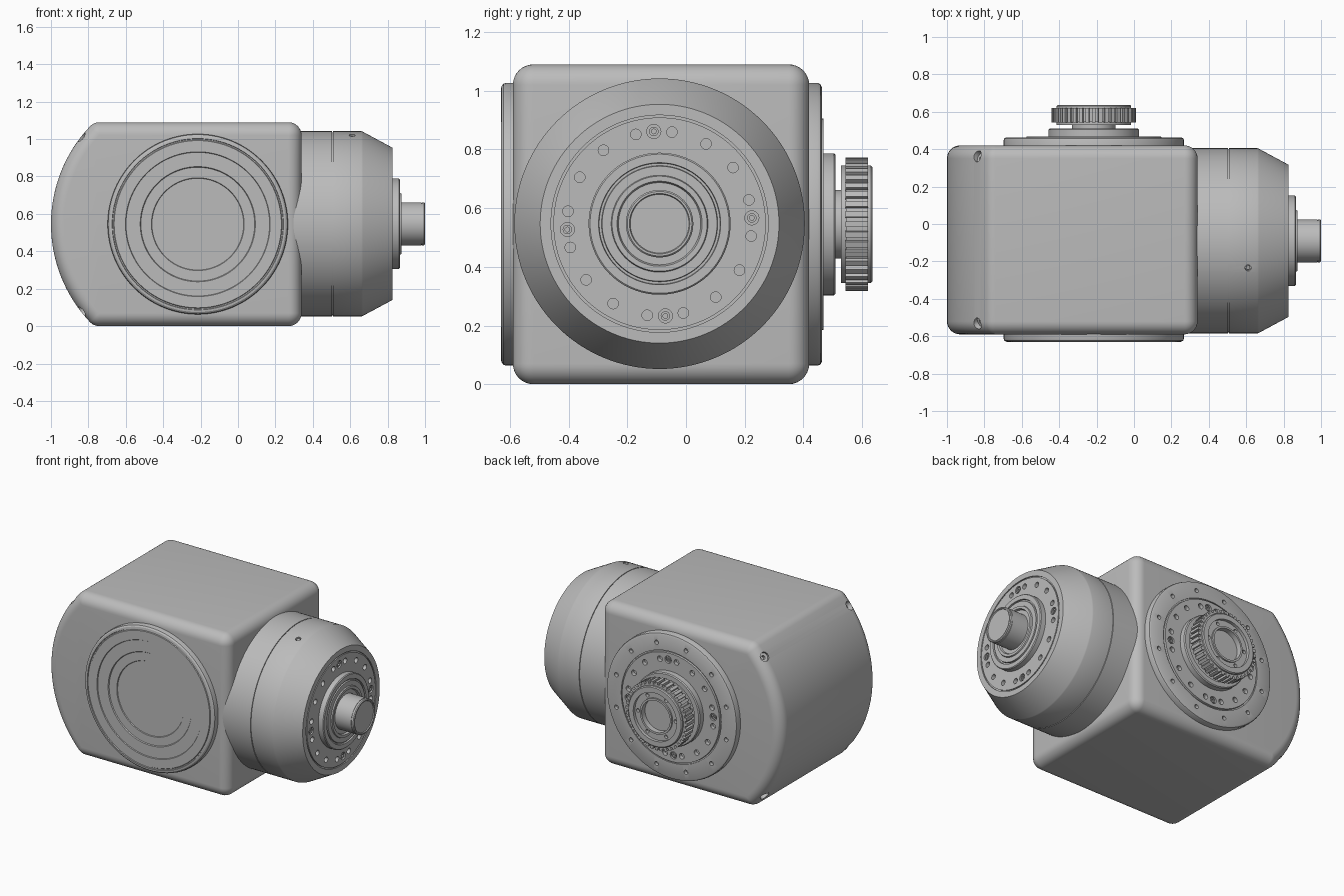
import bpy, bmesh
from math import sin, cos, pi, radians, asin
from mathutils import Vector, Matrix

cube = bpy.data.objects.get("Cube")
if cube:
    bpy.data.objects.remove(cube, do_unlink=True)

GREY = (0.5, 0.5, 0.5, 1)
metal = bpy.data.materials.new("satin grey metal")
metal.use_nodes = True
metal.diffuse_color = GREY
bsdf = metal.node_tree.nodes["Principled BSDF"]
bsdf.inputs["Base Color"].default_value = GREY


def frame(base, d):
    """Matrix whose local z runs along d from base."""
    d = Vector(d).normalized()
    u = Vector((0, 0, 1)).cross(d).normalized()
    m = Matrix((u, d.cross(u), d)).transposed().to_4x4()
    m.translation = Vector(base)
    return m


def loft(bm, rings, caps=False):
    """Skin closed loops of points."""
    loops = [[bm.verts.new(p) for p in ring] for ring in rings]
    n = len(loops[0])
    for a, b in zip(loops, loops[1:]):
        for i in range(n):
            j = (i + 1) % n
            bm.faces.new((a[i], a[j], b[j], b[i]))
    if caps:
        bm.faces.new(loops[0])
        bm.faces.new(loops[-1])


def spin(bm, m, profile, segs, u=0, v=0):
    """Revolve (axial, radius) pairs about the frame's axis, offset by u, v."""
    loft(bm, [[m @ Vector((u + r * cos(2 * pi * i / segs), v + r * sin(2 * pi * i / segs), a))
               for i in range(segs)] for a, r in profile])


def finish(name, bm):
    bmesh.ops.remove_doubles(bm, verts=bm.verts[:], dist=1e-5)
    bmesh.ops.recalc_face_normals(bm, faces=bm.faces[:])
    me = bpy.data.meshes.new(name)
    bm.to_mesh(me)
    bm.free()
    me.materials.append(metal)
    ob = bpy.data.objects.new(name, me)
    bpy.context.collection.objects.link(ob)
    return ob


def smooth(ob):
    bpy.ops.object.select_all(action='DESELECT')
    ob.select_set(True)
    bpy.context.view_layer.objects.active = ob
    bpy.ops.object.shade_smooth_by_angle(angle=radians(28))
    return ob


def lathe(name, m, profile, segs=112):
    bm = bmesh.new()
    spin(bm, m, [(profile[0][0], 0)] + profile + [(profile[-1][0], 0)], segs)
    return finish(name, bm)


def bores(bm, m, face, depth, spots, radius):
    """Add small cylinders straddling a face, at (distance, degrees) spots."""
    for dist, deg in spots:
        t = radians(deg)
        spin(bm, m, [(face - depth, 0), (face - depth, radius), (face + 0.05, radius), (face + 0.05, 0)],
             20, dist * cos(t), dist * sin(t))


def carve(ob, bm):
    """Subtract the cutter mesh and bake the result."""
    cutter = finish("cutter", bm)
    cutter.hide_render = True
    mod = ob.modifiers.new("holes", 'BOOLEAN')
    mod.object, mod.operation, mod.solver = cutter, 'DIFFERENCE', 'EXACT'
    dg = bpy.context.evaluated_depsgraph_get()
    ob.data = bpy.data.meshes.new_from_object(ob.evaluated_get(dg))
    ob.modifiers.clear()
    bpy.data.objects.remove(cutter, do_unlink=True)
    return ob


# Hole layout shared by both output flanges
PLAIN = [(0.315, 3.6 + 90 * q + s) for q in range(4) for s in (-11.3, 11.3, 33.8, 56.2)]
SCREWS = [(0.315, 3.6 + 90 * q) for q in range(4)]


def flange_holes(ob, m, face, extra=()):
    bm = bmesh.new()
    bores(bm, m, face, 0.025, PLAIN, 0.018)
    bores(bm, m, face, 0.015, SCREWS, 0.024)
    bores(bm, m, face - 0.004, 0.025, extra, 0.014)
    carve(ob, bm)


def flange_screws(name, m, face):
    bm = bmesh.new()
    for dist, deg in SCREWS:
        t = radians(deg)
        spin(bm, m, [(face - 0.03, 0), (face - 0.03, 0.016), (face - 0.003, 0.016), (face - 0.003, 0.008),
                     (face - 0.012, 0.008), (face - 0.012, 0)], 20, dist * cos(t), dist * sin(t))
    smooth(finish(name, bm))


# Housing: rounded block with one bowed end
R, ROUND, HALF, MID = 0.761, 0.07, 0.545, 0.545
arc_x = -1 + R
core = R - ROUND
tilt = asin((HALF - ROUND) / core)
left = arc_x - core * cos(tilt)
outline = []


def fan(x, z, a0, a1, steps=8):
    for i in range(steps + 1):
        a = a0 + (a1 - a0) * i / steps
        outline.append((x, z, cos(a), sin(a)))


fan(0.27, ROUND, -pi / 2, 0)
fan(0.27, 2 * HALF - ROUND, 0, pi / 2)
fan(left, 2 * HALF - ROUND, pi / 2, pi - tilt)
for i in range(1, 32):
    a = pi - tilt + 2 * tilt * i / 32
    outline.append((arc_x + core * cos(a), MID + core * sin(a), cos(a), sin(a)))
fan(left, ROUND, pi + tilt, 1.5 * pi)

rings = []
for end, sign in ((-0.59, -1), (0.42, 1)):
    for k in range(9):
        p = pi / 2 * (k / 8 if sign > 0 else 1 - k / 8)
        y = end - sign * ROUND * (1 - sin(p))
        t = ROUND * cos(p)
        rings.append([(x + t * nx, y, z + t * nz) for x, z, nx, nz in outline])
bm = bmesh.new()
loft(bm, rings, caps=True)
housing = finish("housing", bm)

# Angled screw pockets in the four corners of the bowed end
bm = bmesh.new()
for y, sy in ((0.365, 1), (-0.535, -1)):
    for sz in (1, -1):
        m = frame((-0.839, y, MID + sz * 0.468), (-0.72, 0.4 * sy, 0.57 * sz))
        spin(bm, m, [(-0.06, 0), (-0.06, 0.013), (-0.03, 0.013), (-0.03, 0.03), (0.08, 0.03), (0.08, 0)], 24)
smooth(carve(housing, bm))

# Front cover with shallow concentric steps
front = frame((-0.215, 0, MID), (0, -1, 0))
smooth(lathe("front_cover", front, [
    (0.56, 0.482), (0.612, 0.482), (0.622, 0.479), (0.629, 0.47), (0.631, 0.458),
    (0.625, 0.456), (0.625, 0.45), (0.63, 0.447), (0.63, 0.387), (0.625, 0.384),
    (0.625, 0.308), (0.619, 0.304), (0.619, 0.248), (0.614, 0.245)]))

# Rear flange with two rings of holes
rear = frame((-0.215, 0, MID), (0, 1, 0))
rear_flange = lathe("rear_flange", rear, [
    (0.39, 0.482), (0.448, 0.482), (0.458, 0.478), (0.463, 0.468), (0.463, 0.37),
    (0.456, 0.37), (0.456, 0.362), (0.468, 0.36)])
flange_holes(rear_flange, rear, 0.468, [(0.42, 15 + 30 * i) for i in range(12)])
smooth(rear_flange)
flange_screws("rear_flange_screws", rear, 0.468)
smooth(lathe("rear_boss", rear, [
    (0.45, 0.242), (0.504, 0.242), (0.51, 0.236), (0.51, 0.205), (0.503, 0.205),
    (0.503, 0.165), (0.51, 0.165), (0.51, 0.117), (0.54, 0.117)]))

# Toothed pulley
pulley = lathe("pulley_hub", rear, [
    (0.528, 0.2), (0.545, 0.2), (0.545, 0.212), (0.62, 0.212), (0.62, 0.2), (0.63, 0.2),
    (0.636, 0.194), (0.636, 0.16), (0.616, 0.16), (0.616, 0.118), (0.626, 0.118),
    (0.626, 0.105), (0.59, 0.105)])
bm = bmesh.new()
bores(bm, rear, 0.616, 0.02, [(0.139, 60 * i) for i in range(6)], 0.012)
smooth(carve(pulley, bm))
bm = bmesh.new()
for i in range(40):
    spot = Matrix.Rotation(2 * pi * i / 40, 4, 'Z') @ Matrix.Translation((0.215, 0, 0.5825))
    bmesh.ops.create_cube(bm, size=1, matrix=rear @ spot @ Matrix.Diagonal((0.024, 0.02, 0.077, 1)))
finish("pulley_teeth", bm)

# Output head: seamed drum tapering to a flange
side = frame((0, -0.09, 0.547), (1, 0, 0))
head = lathe("output_head", side, [
    (0.2, 0.495), (0.502, 0.495), (0.502, 0.489), (0.507, 0.489), (0.507, 0.495),
    (0.66, 0.495), (0.668, 0.492), (0.826, 0.407), (0.826, 0.37), (0.818, 0.37),
    (0.818, 0.362), (0.826, 0.362)], 128)
flange_holes(head, side, 0.826)
bm = bmesh.new()
port = frame((0.61, -0.09, 0.547), (0, -0.145, 0.473))
bores(bm, port, 0.495, 0.02, [(0, 0)], 0.017)
smooth(carve(head, bm))
flange_screws("head_screws", side, 0.826)
smooth(lathe("port_plug", port, [(0.45, 0.011), (0.488, 0.011)], 20))

# Stepped seal and output shaft
smooth(lathe("shaft_seal", side, [
    (0.80, 0.242), (0.86, 0.242), (0.865, 0.237), (0.865, 0.208), (0.855, 0.206),
    (0.855, 0.198), (0.865, 0.196), (0.865, 0.165), (0.873, 0.162), (0.873, 0.145),
    (0.86, 0.14)]))
smooth(lathe("output_shaft", side, [
    (0.84, 0.115), (0.98, 0.115), (0.98, 0.112), (0.984, 0.112), (0.984, 0.115),
    (0.995, 0.115), (1.0, 0.11), (1.0, 0.103), (0.994, 0.1)], 64))
